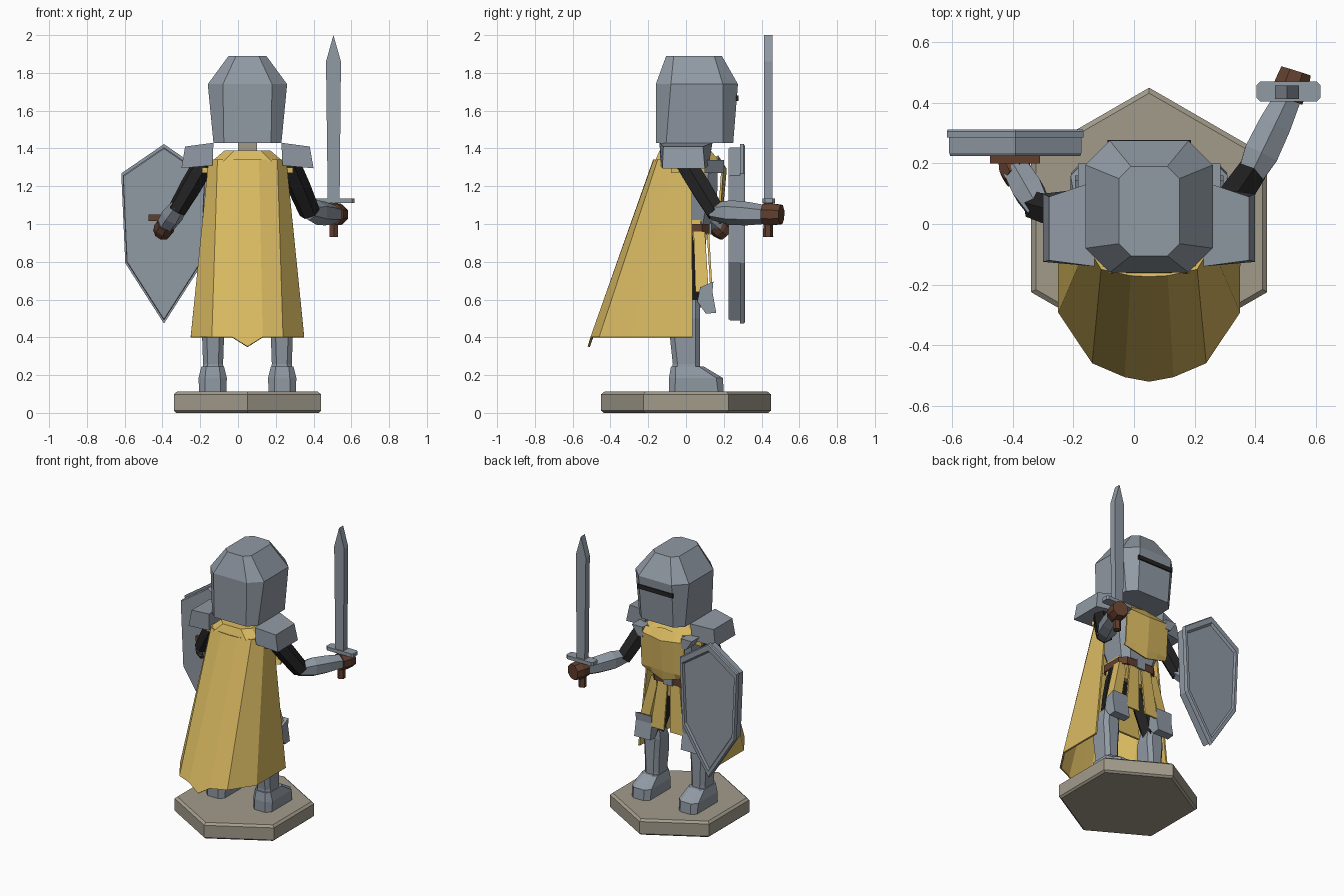
import bpy, bmesh, math
from mathutils import Vector

if "Cube" in bpy.data.objects:
    bpy.data.objects.remove(bpy.data.objects["Cube"], do_unlink=True)

CX = 0.05  # body centre line


def material(name, rgb):
    m = bpy.data.materials.new(name)
    m.use_nodes = True
    m.diffuse_color = (*rgb, 1)
    m.node_tree.nodes["Principled BSDF"].inputs["Base Color"].default_value = (*rgb, 1)
    return m


steel = material("steel", (0.28, 0.32, 0.37))
cloth = material("yellow cloth", (0.70, 0.49, 0.12))
stone = material("stone", (0.36, 0.33, 0.26))
leather = material("brown leather", (0.12, 0.05, 0.028))
dark = material("dark padding", (0.018, 0.017, 0.018))


def finish(name, bm, mat):
    bmesh.ops.recalc_face_normals(bm, faces=bm.faces)
    me = bpy.data.meshes.new(name)
    bm.to_mesh(me)
    bm.free()
    me.materials.append(mat)
    ob = bpy.data.objects.new(name, me)
    bpy.context.collection.objects.link(ob)
    return ob


def loft(name, rings, mat):
    """Skin closed rings of equal length and cap both ends."""
    bm = bmesh.new()
    vs = [[bm.verts.new(p) for p in r] for r in rings]
    n = len(vs[0])
    for a, b in zip(vs, vs[1:]):
        for i in range(n):
            j = (i + 1) % n
            bm.faces.new((a[i], a[j], b[j], b[i]))
    bm.faces.new(vs[0])
    bm.faces.new(vs[-1])
    return finish(name, bm, mat)


def sheet(name, rows, mat, thick):
    """Open cloth surface with thickness."""
    bm = bmesh.new()
    vs = [[bm.verts.new(p) for p in r] for r in rows]
    for a, b in zip(vs, vs[1:]):
        for i in range(len(a) - 1):
            bm.faces.new((a[i], a[i + 1], b[i + 1], b[i]))
    ob = finish(name, bm, mat)
    mod = ob.modifiers.new("thickness", "SOLIDIFY")
    mod.thickness = thick
    mod.offset = 0
    return ob


def octagon(z, hx, y0, y1, cut, cx=CX):
    c = cut
    return [(cx + hx - c, y0, z), (cx + hx, y0 + c, z), (cx + hx, y1 - c, z), (cx + hx - c, y1, z),
            (cx - hx + c, y1, z), (cx - hx, y1 - c, z), (cx - hx, y0 + c, z), (cx - hx + c, y0, z)]


def rect(z, x0, x1, y0, y1):
    return [(x0, y0, z), (x1, y0, z), (x1, y1, z), (x0, y1, z)]


def box(name, x, y, z, mat):
    return loft(name, [rect(z[0], *x, *y), rect(z[1], *x, *y)], mat)


def limb(name, a, b, radii, mat, sides=6):
    """Faceted tube from a to b with evenly spaced radii."""
    a, b = Vector(a), Vector(b)
    q = (b - a).to_track_quat("Z", "Y")
    rings = []
    for k, r in enumerate(radii):
        c = a.lerp(b, k / (len(radii) - 1))
        rings.append([c + q @ Vector((r * math.cos(t), r * math.sin(t), 0))
                      for t in (math.tau * (i + 0.5) / sides for i in range(sides))])
    return loft(name, rings, mat)


# Hexagonal base
loft("base", [[(CX + r * math.sin(i * math.pi / 3), r * math.cos(i * math.pi / 3), z) for i in range(6)]
              for r, z in ((0.435, 0), (0.45, 0.012), (0.45, 0.098), (0.432, 0.112))], stone)

# Helmet, visor slit and neck
loft("helmet", [octagon(1.43, 0.18, -0.16, 0.25, 0.055), octagon(1.74, 0.21, -0.16, 0.275, 0.08),
                octagon(1.89, 0.10, -0.105, 0.19, 0.04)], steel)
box("visor_slit", (CX - 0.138, CX + 0.138), (0.265, 0.277), (1.65, 1.68), dark)
box("neck", (0, 0.1), (-0.03, 0.08), (1.36, 1.45), stone)

# Torso: breastplate, collar, waist, belt
loft("breastplate", [octagon(1.0, 0.13, -0.08, 0.13, 0.04), octagon(1.16, 0.17, -0.12, 0.165, 0.05),
                     octagon(1.34, 0.18, -0.14, 0.17, 0.05)], steel)
loft("collar", [octagon(1.33, 0.19, -0.165, 0.18, 0.06), octagon(1.39, 0.12, -0.14, 0.13, 0.05)], cloth)
box("shoulder_cloth", (CX - 0.24, CX + 0.24), (-0.08, 0.1), (1.27, 1.3), cloth)
loft("tunic", [octagon(0.85, 0.15, -0.09, 0.1, 0.04), octagon(1.08, 0.13, -0.09, 0.125, 0.04)], cloth)
loft("belt", [octagon(z, 0.15, -0.1, 0.125, 0.04) for z in (0.95, 1.0)], leather)
box("belt_buckle", (CX - 0.035, CX + 0.035), (0.12, 0.135), (0.945, 1.005), steel)

# Bib over the breastplate
cols = (-0.17, -0.09, 0, 0.09, 0.17)
sheet("bib", [[(CX + x, y - 0.25 * abs(x) * drop, z + abs(x) * lift) for x in cols]
              for y, z, lift, drop in ((0.165, 1.36, -0.15, 0), (0.21, 1.29, 0.1, 0.4),
                                       (0.19, 1.07, 0, 0.3), (0.18, 1.0, 0.3, 0.4))], cloth, 0.012)

# Cape: half outline mirrored, from shoulders to hem, with a pointed tail
def across(half):
    left = [(CX - x, y, z) for x, y, z in half]
    return left + [(CX + x, y, z) for x, y, z in reversed(half[:-1])]


cape_top = [(0.20, 0.03, 1.33), (0.20, -0.07, 1.34), (0.155, -0.145, 1.34), (0.06, -0.165, 1.34), (0, -0.168, 1.34)]
cape_hem = [(0.295, 0.035, 0.4), (0.295, -0.29, 0.4), (0.185, -0.455, 0.4), (0.08, -0.5, 0.4), (0, -0.515, 0.35)]
sheet("cape", [across(cape_top), across(cape_hem)], cloth, 0.012)

# Parts that repeat on both sides of the body
for s, side in ((1, "left"), (-1, "right")):
    def X(x):
        return CX + s * x

    # Pauldron and armpit plate
    loft(side + "_pauldron",
         [[(X(0.18), -0.14, 1.43), (X(0.33), -0.12, 1.41), (X(0.33), 0.09, 1.41), (X(0.18), 0.14, 1.43)],
          [(X(0.185), -0.135, 1.31), (X(0.35), -0.125, 1.295), (X(0.35), 0.10, 1.295), (X(0.185), 0.12, 1.31)]],
         steel)
    loft(side + "_chest_strap", [rect(z, X(0.15), X(w), 0.08, 0.2) for z, w in ((1.27, 0.19), (1.34, 0.235))], steel)

    # Skirt panels: front, side
    loft(side + "_front_panel", [rect(0.96, X(0.01), X(0.085), 0.11, 0.122),
                                 rect(0.62, X(0.025), X(0.13), 0.13, 0.142)], cloth)
    loft(side + "_side_panel", [rect(0.96, X(0.095), X(0.155), 0.04, 0.1),
                                rect(0.64, X(0.16), X(0.235), 0.05, 0.12)], cloth)
    loft(side + "_rear_panel", [rect(0.96, X(0.02), X(0.14), -0.1, -0.085),
                                rect(0.62, X(0.03), X(0.21), -0.15, -0.135)], cloth)

    # Leg: thigh, knee guard, shin, boot
    limb(side + "_thigh", (X(0.08), 0, 0.93), (X(0.175), 0.02, 0.55), (0.08, 0.075, 0.06), dark)
    loft(side + "_knee_guard", [[(X(x), y, z) for y, z in ((0.06, 0.59), (0.075, 0.665), (0.145, 0.695),
                                                           (0.14, 0.64), (0.16, 0.53), (0.105, 0.525))]
                                for x in (0.12, 0.245)], steel)
    loft(side + "_shin", [octagon(z, w, y0, y1, 0.025, X(0.182)) for z, w, y0, y1 in
                          ((0.2, 0.06, -0.075, 0.075), (0.26, 0.053, -0.07, 0.075), (0.4, 0.058, -0.085, 0.075),
                           (0.5, 0.066, -0.07, 0.075), (0.6, 0.055, -0.04, 0.075))], steel)
    loft(side + "_boot", [octagon(z, w, y0, y1, c, X(0.184)) for z, w, y0, y1, c in
                          ((0.11, 0.072, -0.09, 0.2, 0.03), (0.185, 0.075, -0.09, 0.195, 0.035),
                           (0.245, 0.06, -0.08, 0.095, 0.025))], steel)

# Sword arm
limb("left_upper_arm", (0.27, 0.0, 1.32), (0.38, 0.16, 1.06), (0.06, 0.062, 0.056), dark)
limb("left_forearm", (0.375, 0.14, 1.065), (0.51, 0.42, 1.05), (0.045, 0.066, 0.062, 0.05), steel)
limb("left_hand", (0.505, 0.41, 1.052), (0.535, 0.505, 1.05), (0.057, 0.062, 0.055), leather, 8)

# Sword
limb("sword_grip", (0.507, 0.435, 0.93), (0.507, 0.435, 1.12), (0.027, 0.025, 0.025), leather)
loft("sword_guard", [octagon(z, 0.106, 0.405, 0.47, 0.012, 0.51) for z in (1.11, 1.135)], steel)
blade = ((0.475, 1.13), (0.466, 1.86), (0.505, 2.0), (0.545, 1.86), (0.538, 1.13))
loft("sword_blade", [[(x, y, z) for x, z in blade] for y in (0.412, 0.457)], steel)

# Shield arm
limb("right_upper_arm", (-0.18, 0.02, 1.32), (-0.325, 0.06, 1.07), (0.058, 0.058, 0.05), dark)
limb("right_forearm", (-0.31, 0.045, 1.10), (-0.385, 0.175, 0.99), (0.045, 0.058, 0.05), steel)
limb("right_hand", (-0.38, 0.155, 1.0), (-0.405, 0.21, 0.95), (0.05, 0.055, 0.045), leather, 8)
box("shield_handle", (-0.475, -0.31), (0.2, 0.235), (1.015, 1.05), leather)

# Shield with a raised rim and sunken face
outline = ((0, 0.48), (0.226, 0.325), (0.205, -0.15), (0, -0.47), (-0.205, -0.15), (-0.226, 0.325))
loft("shield", [[(-0.392 + x * f, y, 0.943 + z * f) for x, z in outline] for f, y in
                ((0.95, 0.225), (0.965, 0.235), (0.965, 0.285), (1, 0.285), (1, 0.305), (0.985, 0.312),
                 (0.9, 0.312), (0.87, 0.297))], steel)
